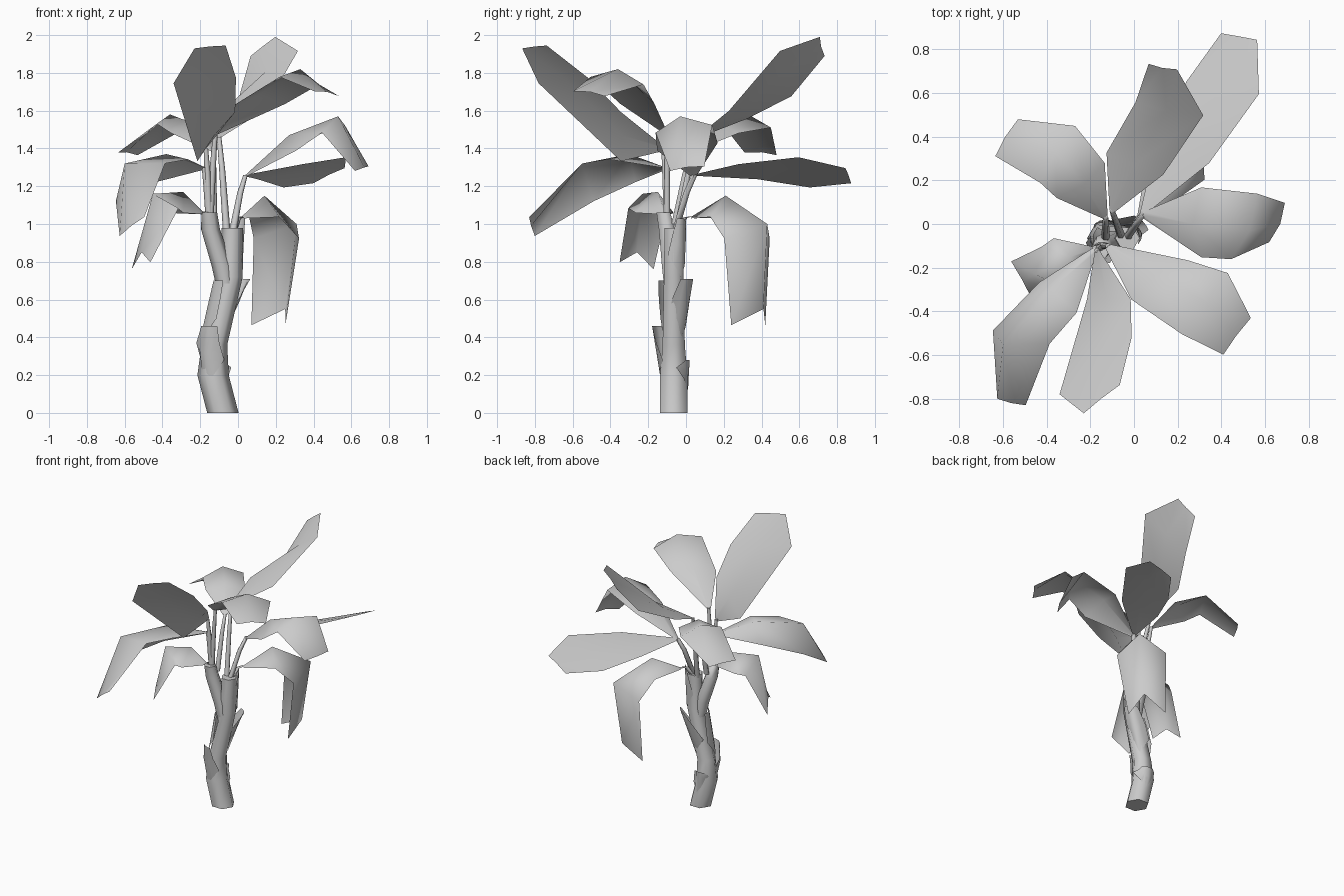
import bpy, math
from mathutils import Vector as V

if "Cube" in bpy.data.objects:
    bpy.data.objects.remove(bpy.data.objects["Cube"])


def make(name, verts, faces, angle=75):
    me = bpy.data.meshes.new(name)
    me.from_pydata([tuple(v) for v in verts], [], faces)
    me.update()
    ob = bpy.data.objects.new(name, me)
    bpy.context.collection.objects.link(ob)
    bpy.ops.object.select_all(action='DESELECT')
    ob.select_set(True)
    bpy.context.view_layer.objects.active = ob
    bpy.ops.object.shade_smooth_by_angle(angle=math.radians(angle))
    return ob


def grid_faces(rows, cols, wrap=False):
    n = cols if wrap else cols - 1
    return [(r * cols + c, r * cols + (c + 1) % cols,
             (r + 1) * cols + (c + 1) % cols, (r + 1) * cols + c)
            for r in range(rows - 1) for c in range(n)]


def tube(name, path, radii, sides):
    verts = [V(p) + V((r * math.cos(2 * math.pi * i / sides), r * math.sin(2 * math.pi * i / sides), 0))
             for p, r in zip(path, radii) for i in range(sides)]
    k = len(verts)
    caps = [tuple(reversed(range(sides))), tuple(range(k - sides, k))]
    return make(name, verts, grid_faces(len(path), sides, True) + caps)


# Trunk
trunk_path = [V(p) for p in ((-.08, -.065, 0), (-.132, -.065, .2), (-.125, -.065, .36),
                             (-.035, -.065, .72), (-.03, -.065, .98))]
tube("trunk", trunk_path, (.083, .083, .068, .06, .056), 6)


def axis_at(z):
    for a, b in zip(trunk_path, trunk_path[1:]):
        if z <= b.z:
            return a.lerp(b, (z - a.z) / (b.z - a.z))
    return trunk_path[-1].copy()


# Old leaf sheaths wrapped around the trunk, pointed at the bottom
def sheath(name, azimuth, z0, z1, r0, r1, spread1=40):
    verts = []
    for t in (0, .5, 1):
        z, r = z0 + t * (z1 - z0), r0 + t * (r1 - r0)
        half = 70 + t * (spread1 - 70)
        for k in (-1, -.5, 0, .5, 1):
            a = math.radians(azimuth + half * k)
            p = axis_at(z) + V((r * math.cos(a), r * math.sin(a), 0))
            p.z = z + (1 - t) * .12 * abs(k)
            verts.append(p)
    make(name, verts, grid_faces(3, 5))


sheath("sheath_front", 240, .16, .46, .076, .115, 25)
sheath("sheath_back", 80, .12, .28, .077, .085, 30)
sheath("sheath_left", 205, .38, .70, .07, .09, 40)
sheath("sheath_right", 45, .40, .71, .065, .11, 25)
sheath("sheath_top_right", 40, .72, 1.03, .06, .07, 25)

# Large upper sheath that branches off to the left
tube("upper_sheath", [(-.055, -.07, .60), (-.085, -.08, .78), (-.145, -.10, .97), (-.152, -.12, 1.06)],
     (.045, .055, .05, .042), 6)


# Leaf: midrib path, spread vectors (right side seen outward) at rows 1 and 2,
# fold of the halves, tip width factor, tip fold factor, tip corners pushed outward
def leaf(name, root, mid, s1, s2, fold, tip=.5, tip_fold=.5, push=0):
    mid = [V(m) for m in mid]
    s1, s2 = V(s1), V(s2)
    spread = [s1 * .1, s1, s2, s2 * tip]
    dirs = [(b - a).normalized() for a, b in zip(mid, mid[1:])]
    dirs = [dirs[0], dirs[0] + dirs[1], dirs[1] + dirs[2], dirs[2]]
    verts = []
    for i, (m, s, d) in enumerate(zip(mid, spread, dirs)):
        off = s.cross(d).normalized() * -fold * s.length
        if i == 3:
            off = off * tip_fold + d * push
        verts += [m - s + off, m, m + s + off]
    make(name + "_leaf", verts, grid_faces(4, 3), 150)
    # Stem from the trunk top to the leaf base
    root = V(root)
    knee = root.lerp(mid[0], .6) + V((0, 0, .03))
    tube(name + "_stem", [root, knee, mid[0]], (.02, .016, .012), 6)


core, side = (-.03, -.06, .95), (-.15, -.10, 1.0)
leaf("back_right", core, [(.04, .05, 1.26), (.22, .33, 1.29), (.40, .63, 1.29), (.48, .86, 1.26)],
     (.12, -.05, .04), (.165, -.03, .08), .1)
leaf("back_upright", (-.06, -.05, .96), [(-.1, .06, 1.46), (0, .27, 1.59), (.15, .52, 1.81), (.13, .715, 1.94)],
     (.13, -.05, .02), (.155, -.03, .12), .1, .42, push=.005)
leaf("right", core, [(.04, .04, 1.26), (.27, 0, 1.47), (.53, -.03, 1.57), (.67, 0, 1.30)],
     (0, -.16, -.02), (-.06, -.15, -.02), .45, .6, .4)
leaf("front_right", side, [(-.12, -.1, 1.48), (.1, -.23, 1.68), (.33, -.36, 1.82), (.47, -.51, 1.70)],
     (-.13, -.09, 0), (-.105, -.14, .02), .35, .6, .2, .01)
leaf("front_upright", side, [(-.17, -.12, 1.40), (-.125, -.34, 1.47), (-.185, -.64, 1.77), (-.15, -.80, 1.94)],
     (-.1, 0, -.13), (-.165, -.13, -.015), .08)
leaf("front_left", side, [(-.18, -.11, 1.30), (-.38, -.30, 1.37), (-.6, -.55, 1.32), (-.565, -.82, .99)],
     (-.085, .07, -.06), (-.13, .03, -.10), .8, .5, .1)
leaf("back_left", (-.13, -.06, 1), [(-.13, .03, 1.39), (-.23, .18, 1.53), (-.36, .33, 1.58), (-.59, .40, 1.38)],
     (.11, .08, 0), (.08, .13, -.01), .4, .65, .3)
leaf("left_drooping", side, [(-.18, -.11, 1.06), (-.29, -.15, 1.17), (-.45, -.23, 1.16), (-.51, -.26, .85)],
     (-.04, .1, 0), (-.055, .1, -.02), 1.1, .9, .1, .07)
leaf("back_drooping", core, [(.02, .03, 1.04), (.14, .21, 1.15), (.31, .43, 1.0), (.25, .41, .55)],
     (.08, -.08, 0), (.12, -.12, 0), 1.0, .75, .85, .1)
